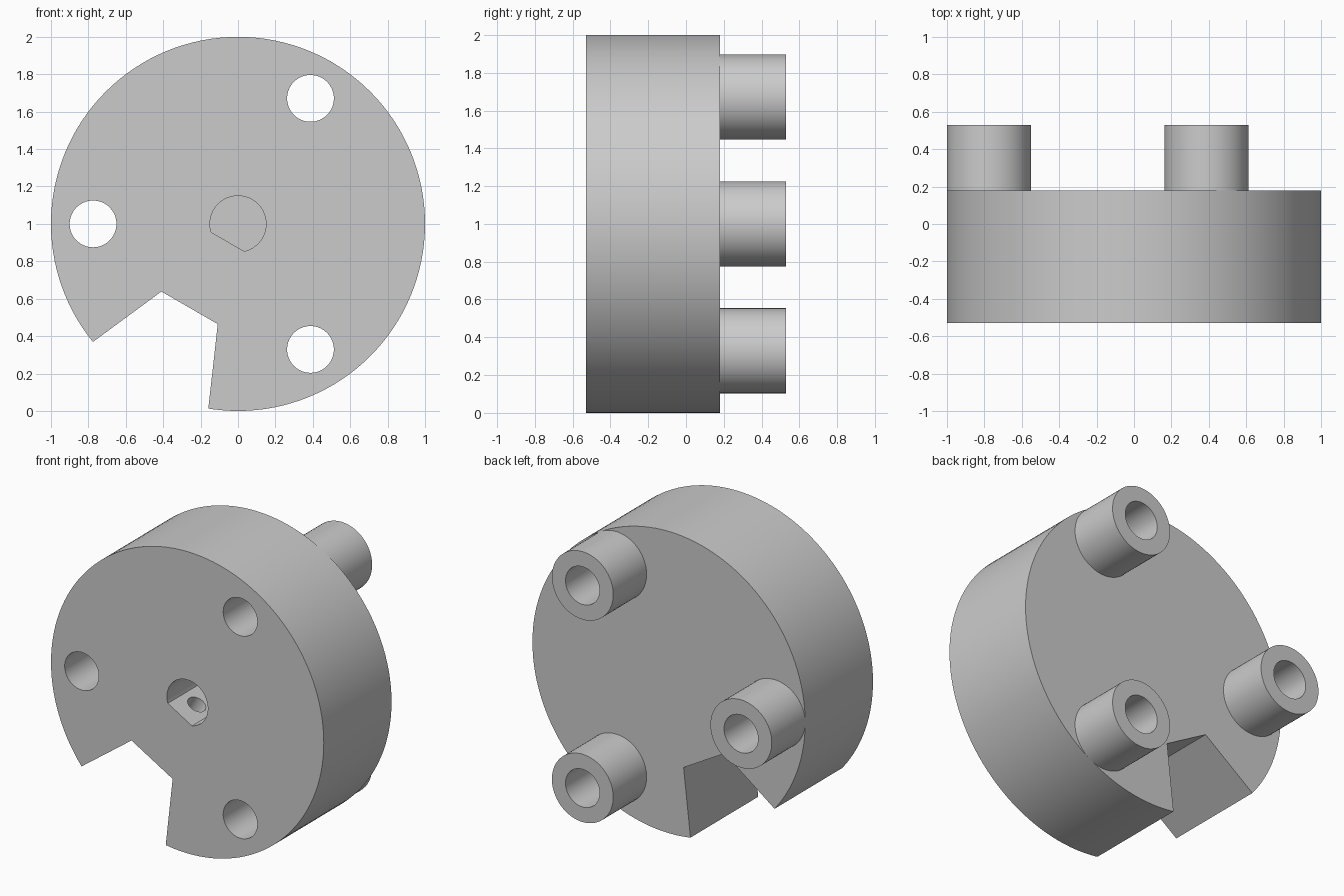
import bpy, bmesh
from math import sin, cos, acos, pi, radians
from mathutils import Vector

cube = bpy.data.objects.get("Cube")
if cube:
    bpy.data.objects.remove(cube, do_unlink=True)

FRONT, BACK, BOSS_END = -0.53, 0.18, 0.53
CENTRE_Z = 1.0
BOSS_DIST, BOSS_R, BORE_R = 0.775, 0.225, 0.125
NOTCH_ANGLE = radians(240)

grey = bpy.data.materials.new("plain grey")
grey.use_nodes = True
colour = (0.6, 0.6, 0.6, 1)
grey.diffuse_color = colour
grey.node_tree.nodes["Principled BSDF"].inputs["Base Color"].default_value = colour


def arc(r, start=0.0, sweep=2 * pi, n=96, cx=0.0, cz=0.0, closed=True):
    steps = n if closed else n - 1
    return [(cx + r * cos(start + sweep * i / steps),
             cz + r * sin(start + sweep * i / steps)) for i in range(n)]


def finish(name, bm):
    bmesh.ops.recalc_face_normals(bm, faces=bm.faces)
    mesh = bpy.data.meshes.new(name)
    bm.to_mesh(mesh)
    bm.free()
    mesh.materials.append(grey)
    obj = bpy.data.objects.new(name, mesh)
    obj.location.z = CENTRE_Z
    bpy.context.collection.objects.link(obj)
    return obj


def prism(name, outline, y0, y1):
    """Solid with an x-z outline, running from y0 to y1."""
    bm = bmesh.new()
    a = [bm.verts.new((x, y0, z)) for x, z in outline]
    b = [bm.verts.new((x, y1, z)) for x, z in outline]
    bm.faces.new(a)
    bm.faces.new(b[::-1])
    for i in range(len(a)):
        j = (i + 1) % len(a)
        bm.faces.new((a[i], b[i], b[j], a[j]))
    return finish(name, bm)


def tube(name, cx, cz, outer, inner, y0, y1, n=64):
    """Hollow post, open where it meets the disc."""
    bm = bmesh.new()
    rings = [[bm.verts.new((x, y, z)) for x, z in arc(r, n=n, cx=cx, cz=cz)]
             for r, y in ((outer, y0), (outer, y1), (inner, y1), (inner, y0))]
    for p, q in zip(rings, rings[1:]):
        for i in range(n):
            j = (i + 1) % n
            bm.faces.new((p[i], p[j], q[j], q[i]))
    return finish(name, bm)


def activate(obj):
    bpy.ops.object.select_all(action="DESELECT")
    obj.select_set(True)
    bpy.context.view_layer.objects.active = obj


def cut(body, cutter):
    cutter.hide_render = True
    activate(body)
    mod = body.modifiers.new("cut", "BOOLEAN")
    mod.operation, mod.solver, mod.object = "DIFFERENCE", "EXACT", cutter
    bpy.ops.object.modifier_apply(modifier=mod.name)
    bpy.data.objects.remove(cutter, do_unlink=True)


# Main disc
disc = prism("hub_disc", arc(1.0, n=128), FRONT, BACK)

# Flared notch through the rim
outward = Vector((cos(NOTCH_ANGLE), sin(NOTCH_ANGLE)))
side = Vector((-outward.y, outward.x))
notch = [outward * d + side * w for d, w in
         ((0.518, -0.174), (0.518, 0.174), (1.318, 0.524), (1.318, -0.524))]
cut(disc, prism("notch_cutter", [tuple(p) for p in notch], FRONT - 0.1, BACK + 0.1))

# Blind shaft socket with one flat side
half = acos(0.11 / 0.15)
d_shape = arc(0.15, NOTCH_ANGLE + half, 2 * pi - 2 * half, 56, closed=False)
cut(disc, prism("socket_cutter", d_shape, FRONT - 0.1, FRONT + 0.355))

# Set screw hole from the notch to the flat of the socket
screw = prism("screw_cutter", arc(0.06, n=32), 0.0, 0.7)
direction = Vector((outward.x, 0, outward.y))
screw.rotation_mode = "QUATERNION"
screw.rotation_quaternion = direction.to_track_quat("Y", "Z")
screw.location = (0, FRONT + 0.177, CENTRE_Z)
bpy.context.view_layer.update()
cut(disc, screw)

# Three bored posts on the back
parts = [disc]
for label, angle in (("upper", 60), ("side", 180), ("lower", 300)):
    cx, cz = BOSS_DIST * cos(radians(angle)), BOSS_DIST * sin(radians(angle))
    cut(disc, prism("bore_cutter", arc(BORE_R, n=64, cx=cx, cz=cz),
                    FRONT - 0.1, BACK + 0.1))
    parts.append(tube(label + "_post", cx, cz, BOSS_R, BORE_R, BACK, BOSS_END))

for part in parts:
    activate(part)
    bpy.ops.object.shade_smooth_by_angle(angle=radians(30))
